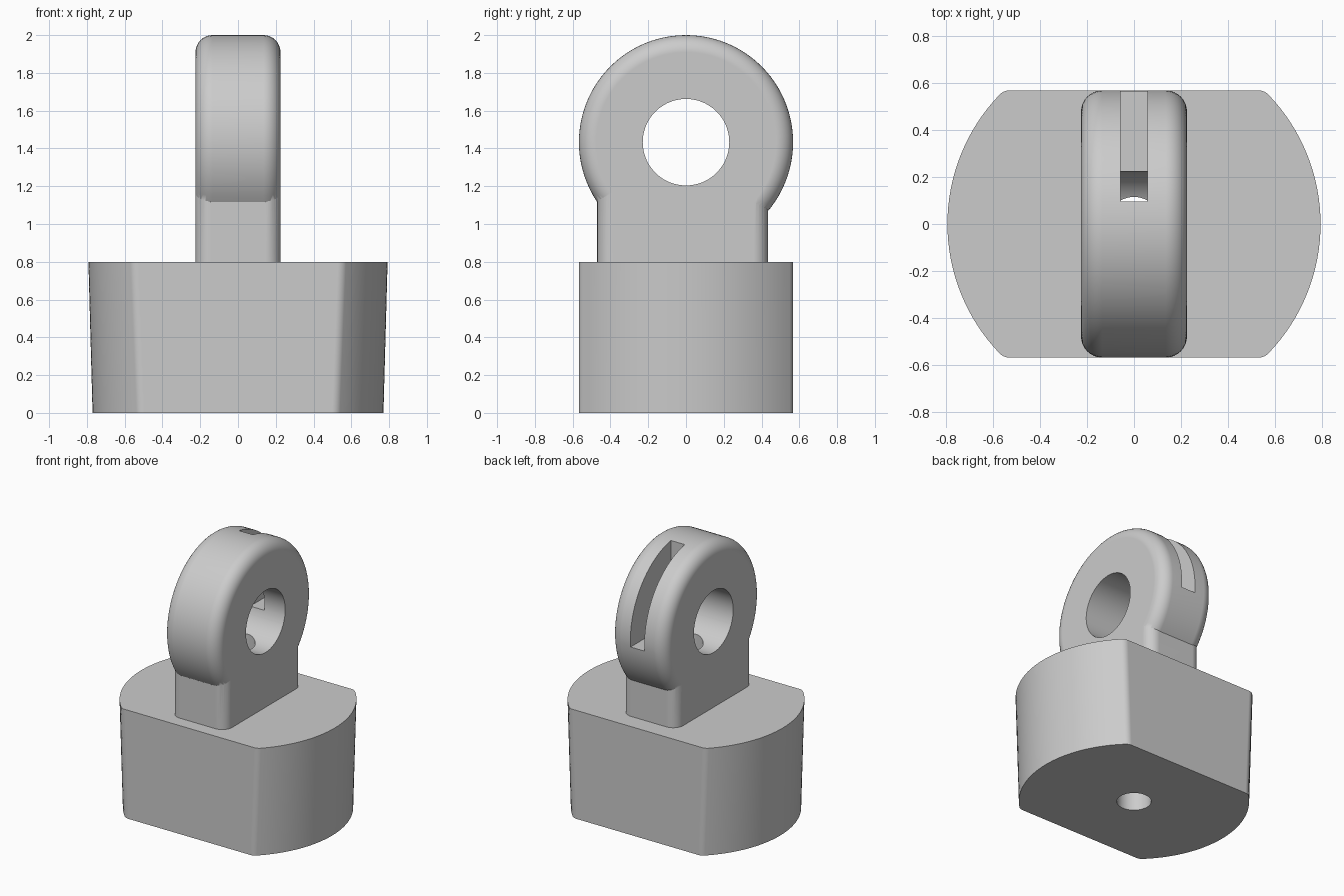
import bpy, bmesh
from math import cos, sin, pi, sqrt, atan2

if "Cube" in bpy.data.objects:
    bpy.data.objects.remove(bpy.data.objects["Cube"])

HALF_Y = 0.567      # half depth of the base, also the eye's radius
EYE_Z = 2 - HALF_Y  # centre height of the eye


def active(obj):
    bpy.ops.object.select_all(action='DESELECT')
    obj.select_set(True)
    bpy.context.view_layer.objects.active = obj


def apply_mod(obj, kind, **settings):
    active(obj)
    mod = obj.modifiers.new(kind.title(), kind)
    for key, value in settings.items():
        setattr(mod, key, value)
    bpy.ops.object.modifier_apply(modifier=mod.name)


def combine(obj, other, operation):
    apply_mod(obj, 'BOOLEAN', operation=operation, solver='EXACT', object=other)
    bpy.data.objects.remove(other, do_unlink=True)


def loft(name, lower, upper):
    """Solid between two outlines with the same number of points."""
    bm = bmesh.new()
    a = [bm.verts.new(p) for p in lower]
    b = [bm.verts.new(p) for p in upper]
    bm.faces.new(a[::-1])
    bm.faces.new(b)
    for i in range(len(a)):
        j = (i + 1) % len(a)
        bm.faces.new((a[i], a[j], b[j], b[i]))
    bmesh.ops.recalc_face_normals(bm, faces=bm.faces)
    mesh = bpy.data.meshes.new(name)
    bm.to_mesh(mesh)
    bm.free()
    obj = bpy.data.objects.new(name, mesh)
    bpy.context.collection.objects.link(obj)
    return obj


def box(name, x, y0, y1, z0, z1):
    plan = [(-x, y0), (x, y0), (x, y1), (-x, y1)]
    return loft(name, [(*p, z0) for p in plan], [(*p, z1) for p in plan])


def x_cylinder(name, radius, half_x, z, n=96):
    ring = [(radius * cos(2 * pi * i / n), z + radius * sin(2 * pi * i / n)) for i in range(n)]
    return loft(name, [(-half_x, *p) for p in ring], [(half_x, *p) for p in ring])


def base_outline(radius, z, fillet=0.06):
    """Circle cut by two flats, with rounded corners."""
    cy = HALF_Y - fillet
    cx = sqrt((radius - fillet) ** 2 - cy ** 2)
    t = atan2(cy, cx)
    quarter = [(radius * cos(t * i / 16), radius * sin(t * i / 16)) for i in range(16)]
    for i in range(9):
        a = t + (pi / 2 - t) * i / 8
        quarter.append((cx + fillet * cos(a), cy + fillet * sin(a)))
    half = quarter + [(-x, y) for x, y in quarter[:0:-1]]
    pts = half + [(-x, -y) for x, y in half]
    return [(x, y, z) for x, y in pts]


# Tapered base
mount = loft("eye_mount", base_outline(0.77, 0), base_outline(0.792, 0.8))

# Stem with rounded upright edges
stem = box("stem", 0.225, -0.47, 0.435, 0.6, EYE_Z - 0.1)
bm = bmesh.new()
bm.from_mesh(stem.data)
upright = [e for e in bm.edges if abs(e.verts[0].co.z - e.verts[1].co.z) > 0.1]
bmesh.ops.bevel(bm, geom=upright, offset=0.08, segments=8, profile=0.5, affect='EDGES')
bm.to_mesh(stem.data)
bm.free()

# Round eye with soft rims
eye = x_cylinder("eye", HALF_Y, 0.225, EYE_Z)
apply_mod(eye, 'BEVEL', width=0.09, segments=8, limit_method='ANGLE', angle_limit=0.6)

combine(mount, stem, 'UNION')
combine(mount, eye, 'UNION')

# Cross hole, rear slot and vertical bore
combine(mount, x_cylinder("cross_hole", 0.229, 0.5, EYE_Z), 'DIFFERENCE')
combine(mount, box("slot", 0.057, 0.095, 0.8, 1.385, 2.2), 'DIFFERENCE')
circle = [(0.115 * cos(2 * pi * i / 48), 0.115 * sin(2 * pi * i / 48)) for i in range(48)]
combine(mount, loft("bore", [(*p, -0.1) for p in circle], [(*p, 1.4) for p in circle]), 'DIFFERENCE')

# Smooth shading with crisp edges
active(mount)
bpy.ops.object.shade_smooth_by_angle(angle=0.5)
weighted = mount.modifiers.new("WeightedNormal", 'WEIGHTED_NORMAL')
weighted.keep_sharp = True
